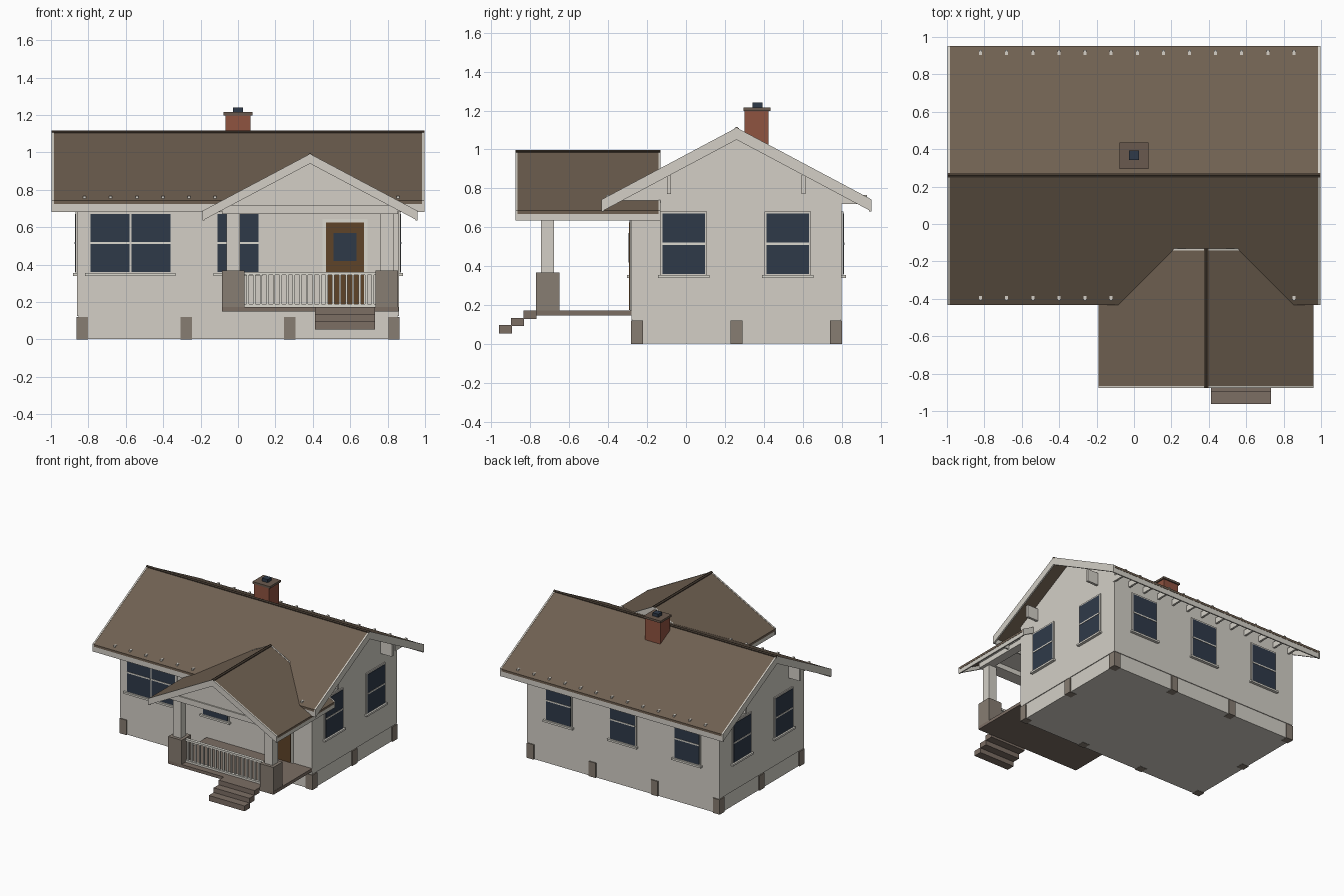
import bpy
import bmesh

cube = bpy.data.objects.get("Cube")
if cube:
    bpy.data.objects.remove(cube, do_unlink=True)


def material(name, hexcode):
    """Flat material from an sRGB hex colour."""
    rgb = [int(hexcode[i:i + 2], 16) / 255 for i in (0, 2, 4)]
    col = [c / 12.92 if c < 0.04 else ((c + 0.055) / 1.055) ** 2.4 for c in rgb] + [1]
    m = bpy.data.materials.new(name)
    m.use_nodes = True
    m.diffuse_color = col
    m.node_tree.nodes["Principled BSDF"].inputs["Base Color"].default_value = col
    return m


WALL = material("cream_siding", "d3cfc6")
TRIM = material("pale_trim", "dbd8cf")
ROOF = material("brown_shingle", "6f6051")
RIDGE = material("dark_ridge", "43392f")
GLASS = material("dark_glass", "2f3a49")
BRICK = material("red_brick", "8f5340")
STONE = material("grey_stone", "877d72")
DECK = material("deck_boards", "7c6e64")
DOOR = material("door_wood", "5f4328")
CAP = material("chimney_cap", "6a5a4e")


def prism(name, profile, axis, a0, a1, mat):
    """Extrude a (across, z) profile along the x or y axis."""
    bm = bmesh.new()
    ends = []
    for a in (a0, a1):
        ends.append([bm.verts.new((a, u, z) if axis == "x" else (u, a, z))
                     for u, z in profile])
    n = len(profile)
    for ring in ends:
        bm.faces.new(ring)
    for i in range(n):
        j = (i + 1) % n
        bm.faces.new((ends[0][i], ends[0][j], ends[1][j], ends[1][i]))
    bmesh.ops.recalc_face_normals(bm, faces=bm.faces)
    me = bpy.data.meshes.new(name)
    bm.to_mesh(me)
    bm.free()
    me.materials.append(mat)
    ob = bpy.data.objects.new(name, me)
    bpy.context.collection.objects.link(ob)
    return ob


def box(name, x, y, z, mat):
    return prism(name, [(x[0], z[0]), (x[1], z[0]), (x[1], z[1]), (x[0], z[1])],
                 "y", y[0], y[1], mat)


def chevron(c, half, apex, slope, top, bottom):
    """Upside-down V band between two depths below the roof surface."""
    pts = [(c - half, apex - half * slope), (c, apex), (c + half, apex - half * slope)]
    return [(u, z - top) for u, z in pts] + [(u, z - bottom) for u, z in reversed(pts)]


def gable_roof(name, axis, c, half, apex, slope, a0, a1, depth):
    """Shingled slab, barge boards, eave fascias and a ridge cap."""
    t, b = 0.018, 0.012
    prism(name + "_shingles", chevron(c, half, apex, slope, 0, t), axis, a0 + b, a1 - b, ROOF)
    for end, s in ((a0, 1), (a1, -1)):
        prism(name + "_barge_board", chevron(c, half, apex, slope, -0.002, depth),
              axis, end, end + s * b, WALL)
    eave = apex - half * slope
    for s in (-1, 1):
        u0, u1 = c + s * (half - b), c + s * (half - 0.002)
        prism(name + "_fascia", [(u0, eave - t), (u1, eave - t),
                                 (u1, eave - depth), (u0, eave - depth)],
              axis, a0, a1, WALL)
    prism(name + "_ridge_cap", chevron(c, 0.012, apex + 0.006, slope, 0, 0.012),
          axis, a0, a1, RIDGE)


# House dimensions
HX, Y0, Y1 = 0.86, -0.28, 0.80
RIDGE_Y, APEX, SLOPE = 0.26, 1.11, 0.532


def on_wall(name, side, u, d, z, mat):
    """Box placed against a wall: u runs along it, d stands out from it."""
    if side == "front":
        return box(name, u, (Y0 - d[1], Y0 - d[0]), z, mat)
    if side == "back":
        return box(name, u, (Y1 + d[0], Y1 + d[1]), z, mat)
    s = 1 if side == "left" else -1
    return box(name, sorted((s * (HX + d[0]), s * (HX + d[1]))), u, z, mat)


def window(side, centre, panes=1):
    """Sash window with frame, mid rails and sill."""
    w, z0, z1 = 0.22, 0.36, 0.67
    half = panes * w / 2
    name = side + "_window"
    on_wall(name + "_frame", side, (centre - half - 0.01, centre + half + 0.01),
            (-0.01, 0.008), (z0 - 0.01, z1 + 0.012), WALL)
    for i in range(panes):
        m = centre + (i - (panes - 1) / 2) * w
        g = w / 2 - (0.006 if panes > 1 else 0)
        on_wall(name + "_glass", side, (m - g, m + g), (0.004, 0.011), (z0, z1), GLASS)
        on_wall(name + "_mid_rail", side, (m - g, m + g), (0.006, 0.014), (0.51, 0.521), TRIM)
    on_wall(name + "_sill", side, (centre - half - 0.022, centre + half + 0.022),
            (-0.01, 0.022), (z0 - 0.02, z0 - 0.005), TRIM)


# Main walls with gable ends, on a slightly recessed skirt
wall_top = APEX - (Y1 - RIDGE_Y) * SLOPE - 0.016
prism("house_walls", [(Y0, 0.125), (Y1, 0.125), (Y1, wall_top),
                      (RIDGE_Y, APEX - 0.016), (Y0, wall_top)], "x", -HX, HX, WALL)
box("foundation_skirt", (-HX + 0.006, HX - 0.006), (Y0 + 0.006, Y1 - 0.006), (0.002, 0.125), WALL)

# Foundation piers around the perimeter
for i in range(4):
    for j in range(3):
        if i in (0, 3) or j in (0, 2):
            x = -0.832 + i * 1.664 / 3
            y = -0.251 + j * 0.511
            box("foundation_pier", (x - 0.031, x + 0.031), (y - 0.031, y + 0.031), (0, 0.12), STONE)

# Roofs: the porch gable runs into the main front slope
gable_roof("main_roof", "x", RIDGE_Y, 0.693, APEX, SLOPE, -0.997, 0.997, 0.06)
PX, PAPEX, PSLOPE = 0.385, 0.99, 0.53
gable_roof("porch_roof", "y", PX, 0.575, PAPEX, PSLOPE, -0.877, -0.13, 0.05)

# Rafter tails at both eaves
for i in range(13):
    x = -0.82 + i * 0.1396
    box("back_rafter_tail", (x - 0.008, x + 0.008), (0.78, 0.93), (0.72, 0.767), WALL)
    box("front_rafter_tail", (x - 0.008, x + 0.008), (-0.41, -0.26), (0.72, 0.767), WALL)

# Brackets under the gable overhangs
for s in (-1, 1):
    for y in (-0.088, 0.603):
        box("gable_bracket", sorted((s * 0.85, s * 0.96)), (y - 0.01, y + 0.01), (0.77, 0.87), WALL)

# Windows
for side in ("left", "right"):
    window(side, -0.012)
    window(side, 0.523)
for x in (-0.575, 0, 0.575):
    window("back", x)
window("front", -0.575, 2)
window("front", 0)

# Front door
on_wall("door_frame", "front", (0.452, 0.692), (-0.01, 0.008), (0.17, 0.645), TRIM)
on_wall("door_panel", "front", (0.47, 0.674), (0.004, 0.012), (0.175, 0.625), DOOR)
on_wall("door_glass", "front", (0.51, 0.634), (0.009, 0.015), (0.42, 0.57), GLASS)

# Chimney
box("chimney_stack", (-0.068, 0.068), (0.3, 0.425), (0.9, 1.2), BRICK)
box("chimney_slab", (-0.078, 0.078), (0.295, 0.435), (1.198, 1.215), CAP)
box("chimney_flue", (-0.026, 0.026), (0.342, 0.392), (1.21, 1.24), GLASS)

# Porch gable with flat ceiling, and the beam across the posts
inset = PAPEX - 0.016
prism("porch_gable", [(-0.09, 0.71), (0.86, 0.71), (0.86, inset - 0.475 * PSLOPE),
                      (PX, inset), (-0.09, inset - 0.475 * PSLOPE)], "y", -0.755, -0.135, WALL)
box("porch_beam", (-0.085, 0.855), (-0.765, -0.66), (0.67, 0.715), WALL)
for x in (-0.085, 0.785):
    box("porch_side_beam", (x, x + 0.07), (-0.67, -0.275), (0.67, 0.715), WALL)

# Porch deck, posts on stone piers
box("porch_deck", (-0.085, 0.857), (-0.77, -0.275), (0.148, 0.173), DECK)
for x in (-0.025, 0.795):
    box("post_pier", (x - 0.06, x + 0.06), (-0.77, -0.65), (0.15, 0.368), STONE)
    box("porch_post", (x - 0.036, x + 0.036), (-0.745, -0.677), (0.36, 0.68), WALL)

# Front railing
for z in (0.182, 0.352):
    box("porch_rail", (0.03, 0.74), (-0.722, -0.698), (z - 0.008, z + 0.008), TRIM)
for i in range(20):
    x = 0.052 + i * 0.0352
    box("baluster", (x - 0.006, x + 0.006), (-0.716, -0.704), (0.18, 0.35), TRIM)

# Entry steps
for i in range(3):
    y, z = -0.833 - i * 0.0635, 0.173 - i * 0.038
    box("entry_step", (0.412, 0.732), (y - 0.002, y + 0.065), (z - 0.043, z), DECK)
